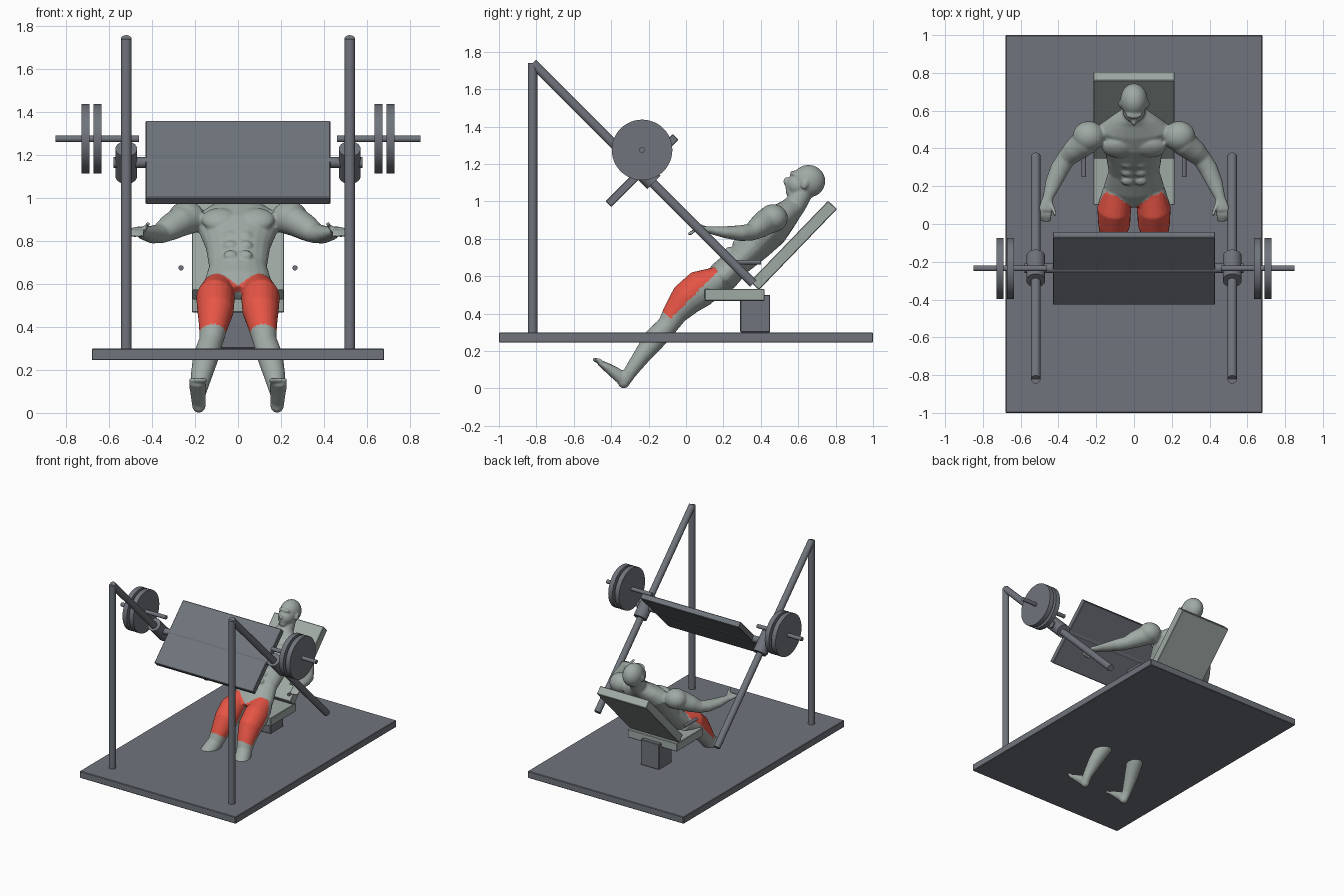
import bpy, bmesh, math
from mathutils import Vector, Matrix

cube = bpy.data.objects.get("Cube")
if cube:
    bpy.data.objects.remove(cube, do_unlink=True)


def material(name, colour):
    mat = bpy.data.materials.new(name)
    mat.use_nodes = True
    mat.diffuse_color = (*colour, 1)
    mat.node_tree.nodes["Principled BSDF"].inputs["Base Color"].default_value = (*colour, 1)
    return mat


steel = material("steel grey", (0.16, 0.175, 0.2))
pale = material("pale grey", (0.35, 0.4, 0.375))
red = material("muscle red", (0.79, 0.09, 0.06))


def make_object(name, bm, mat):
    mesh = bpy.data.meshes.new(name)
    bmesh.ops.recalc_face_normals(bm, faces=bm.faces)
    bm.to_mesh(mesh)
    bm.free()
    mesh.materials.append(mat)
    obj = bpy.data.objects.new(name, mesh)
    bpy.context.collection.objects.link(obj)
    return obj


def smooth(obj, angle=40):
    bpy.ops.object.select_all(action="DESELECT")
    obj.select_set(True)
    bpy.context.view_layer.objects.active = obj
    bpy.ops.object.shade_smooth_by_angle(angle=math.radians(angle))


def box(name, centre, size, mat, tilt=0):
    bm = bmesh.new()
    bmesh.ops.create_cube(bm, size=1, matrix=Matrix.Diagonal((*size, 1)))
    bmesh.ops.bevel(bm, geom=bm.edges[:], offset=0.004, segments=1, affect="EDGES")
    obj = make_object(name, bm, mat)
    obj.location = centre
    obj.rotation_euler.x = math.radians(tilt)
    return obj


def rod(name, start, end, radius, mat=steel, sides=32):
    start, end = Vector(start), Vector(end)
    axis = end - start
    bm = bmesh.new()
    bmesh.ops.create_cone(bm, cap_ends=True, segments=sides, radius1=radius,
                          radius2=radius, depth=axis.length)
    obj = make_object(name, bm, mat)
    obj.location = (start + end) / 2
    obj.rotation_euler = axis.to_track_quat("Z", "Y").to_euler()
    smooth(obj)
    return obj


# Platform, seat and backrest
box("platform", (0, 0, 0.272), (1.36, 2, 0.054), steel)
box("seat_pedestal", (0, 0.37, 0.4), (0.16, 0.16, 0.2), steel)
box("seat", (0, 0.26, 0.5), (0.43, 0.32, 0.065), pale)
box("backrest", (0, 0.575, 0.765), (0.43, 0.6, 0.065), pale, 46)

# Sliding push plate and its cross bar
sled_y, sled_z = -0.235, 1.165
box("push_plate", (0, sled_y, sled_z), (0.86, 0.508, 0.044), steel, 45)
rod("cross_bar", (-0.58, sled_y, sled_z), (0.58, sled_y, sled_z), 0.025)

# Uprights, rails, sleeves and weights on both sides
for label, s in (("left", 1), ("right", -1)):
    x = 0.52 * s
    rod(label + "_upright", (x, -0.82, 0.29), (x, -0.82, 1.74), 0.025)
    rod(label + "_rail", (x, -0.82, 1.74), (x, 0.36, 0.56), 0.025)
    d = 0.064
    rod(label + "_sleeve", (x, sled_y - d, sled_z + d), (x, sled_y + d, sled_z - d), 0.05)
    bar_z = sled_z + 0.11
    rod(label + "_weight_bar", (0.46 * s, sled_y, bar_z), (0.85 * s, sled_y, bar_z), 0.015)
    for part, inner in (("inner", 0.635), ("outer", 0.692)):
        rod(f"{label}_{part}_weight", (inner * s, sled_y, bar_z),
            ((inner + 0.037) * s, sled_y, bar_z), 0.162, sides=48)
    rod(label + "_seat_handle", (0.265 * s, 0.25, 0.675), (0.265 * s, 0.4, 0.675), 0.012)

# Figure: overlapping lofts and ellipsoids fused into one skin
body = bmesh.new()


def loft(sections, s=1, sides=20):
    """Elliptical tube through sections of x, y, z, half width, half depth."""
    centres = [Vector((p[0] * s, p[1], p[2])) for p in sections]
    rings = []
    for i, p in enumerate(sections):
        tangent = (centres[min(i + 1, len(centres) - 1)] - centres[max(i - 1, 0)]).normalized()
        side = Vector((1, 0, 0))
        side = (side - tangent * side.dot(tangent)).normalized()
        depth = tangent.cross(side)
        ring = []
        for k in range(sides):
            a = math.tau * k / sides
            ring.append(body.verts.new(
                centres[i] + side * math.cos(a) * p[3] + depth * math.sin(a) * p[4]))
        rings.append(ring)
    for a, b in zip(rings, rings[1:]):
        for k in range(sides):
            n = (k + 1) % sides
            body.faces.new((a[k], a[n], b[n], b[k]))
    body.faces.new(rings[0])
    body.faces.new(rings[-1])


def blob(x, y, z, size, tilt=0):
    bmesh.ops.create_uvsphere(
        body, u_segments=20, v_segments=12, radius=1,
        matrix=Matrix.Translation((x, y, z)) @ Matrix.Rotation(math.radians(tilt), 4, "X")
        @ Matrix.Diagonal((*size, 1)))


# Torso and neck
loft([(0, 0.13, 0.54, 0.11, 0.07), (0, 0.2, 0.6, 0.16, 0.085), (0, 0.28, 0.68, 0.135, 0.077),
      (0, 0.37, 0.77, 0.15, 0.093), (0, 0.45, 0.85, 0.185, 0.1), (0, 0.51, 0.91, 0.19, 0.085),
      (0, 0.56, 0.955, 0.12, 0.065), (0, 0.59, 0.99, 0.062, 0.058), (0, 0.63, 1.06, 0.055, 0.055)])
# Head, jaw, chin and nose
blob(0, 0.655, 1.108, (0.073, 0.09, 0.087))
blob(0, 0.6, 1.085, (0.06, 0.066, 0.06), -30)
blob(0, 0.562, 1.052, (0.032, 0.03, 0.028))
blob(0, 0.537, 1.108, (0.013, 0.018, 0.022), -25)
blob(0, 0.58, 1.145, (0.045, 0.025, 0.018), -25)
blob(0, 0.545, 1.077, (0.024, 0.015, 0.014))

for s in (1, -1):
    # Ear, chest and stomach muscles
    blob(0.073 * s, 0.635, 1.09, (0.01, 0.018, 0.028), -25)
    blob(0.085 * s, 0.405, 0.9, (0.085, 0.04, 0.065), -45)
    for row in range(3):
        step = row * 0.045
        blob(0.035 * s, 0.225 + step, 0.735 + step, (0.032, 0.018, 0.025), -45)
    # Shoulder, arm and hand
    blob(0.24 * s, 0.465, 0.91, (0.085, 0.08, 0.075))
    loft([(0.2, 0.48, 0.91, 0.07, 0.07), (0.27, 0.425, 0.89, 0.07, 0.07),
          (0.32, 0.385, 0.86, 0.062, 0.06), (0.36, 0.345, 0.835, 0.05, 0.046),
          (0.395, 0.29, 0.83, 0.05, 0.042), (0.43, 0.21, 0.835, 0.042, 0.032),
          (0.455, 0.14, 0.845, 0.028, 0.022), (0.463, 0.1, 0.85, 0.036, 0.017),
          (0.468, 0.07, 0.852, 0.038, 0.014)], s)
    for f in range(4):
        x = 0.442 + 0.018 * f
        loft([(x, 0.085, 0.852, 0.009, 0.01), (x + 0.002, 0.045, 0.845, 0.009, 0.009),
              (x + 0.003, 0.01 + 0.006 * abs(f - 1), 0.822, 0.008, 0.008)], s, 10)
    loft([(0.445, 0.115, 0.852, 0.012, 0.012), (0.424, 0.075, 0.87, 0.01, 0.01),
          (0.418, 0.045, 0.882, 0.009, 0.009)], s, 10)
    # Leg
    loft([(0.09, 0.18, 0.585, 0.075, 0.07), (0.105, 0.08, 0.535, 0.09, 0.1),
          (0.105, 0, 0.475, 0.085, 0.09), (0.115, -0.06, 0.4, 0.067, 0.067),
          (0.125, -0.1, 0.335, 0.056, 0.056), (0.15, -0.17, 0.26, 0.06, 0.06),
          (0.17, -0.235, 0.175, 0.05, 0.047), (0.185, -0.3, 0.085, 0.034, 0.036),
          (0.185, -0.325, 0.045, 0.03, 0.033)], s)
    # Foot and toes
    blob(0.182 * s, -0.332, 0.036, (0.032, 0.033, 0.036))
    loft([(0.183, -0.33, 0.045, 0.032, 0.036), (0.185, -0.375, 0.08, 0.035, 0.033),
          (0.187, -0.43, 0.118, 0.04, 0.023), (0.187, -0.465, 0.139, 0.04, 0.015)], s)
    for t in range(5):
        blob((0.155 + 0.016 * t) * s, -0.482 + 0.005 * t, 0.149,
             (0.01, 0.022, 0.011), -30)

source = make_object("figure_skin", body, pale)
remesh = source.modifiers.new("fuse", "REMESH")
remesh.mode = "VOXEL"
remesh.voxel_size = 0.007
relax = source.modifiers.new("relax", "SMOOTH")
relax.factor = 0.5
relax.iterations = 4
bpy.context.view_layer.update()
graph = bpy.context.evaluated_depsgraph_get()
skin = bpy.data.meshes.new_from_object(source.evaluated_get(graph))
figure = bpy.data.objects.new("figure", skin)
bpy.context.collection.objects.link(figure)
bpy.data.objects.remove(source, do_unlink=True)

# Red on the front of the thighs
skin.materials.clear()
skin.materials.append(pale)
skin.materials.append(red)
for face in skin.polygons:
    x, y, z = face.center
    along, across = y + z, z - y
    top = min(0.8, 0.68 + 1.3 * abs(x))
    face.material_index = int(across > 0.455 and 0.29 < along < top and abs(x) < 0.25)
    face.use_smooth = True
